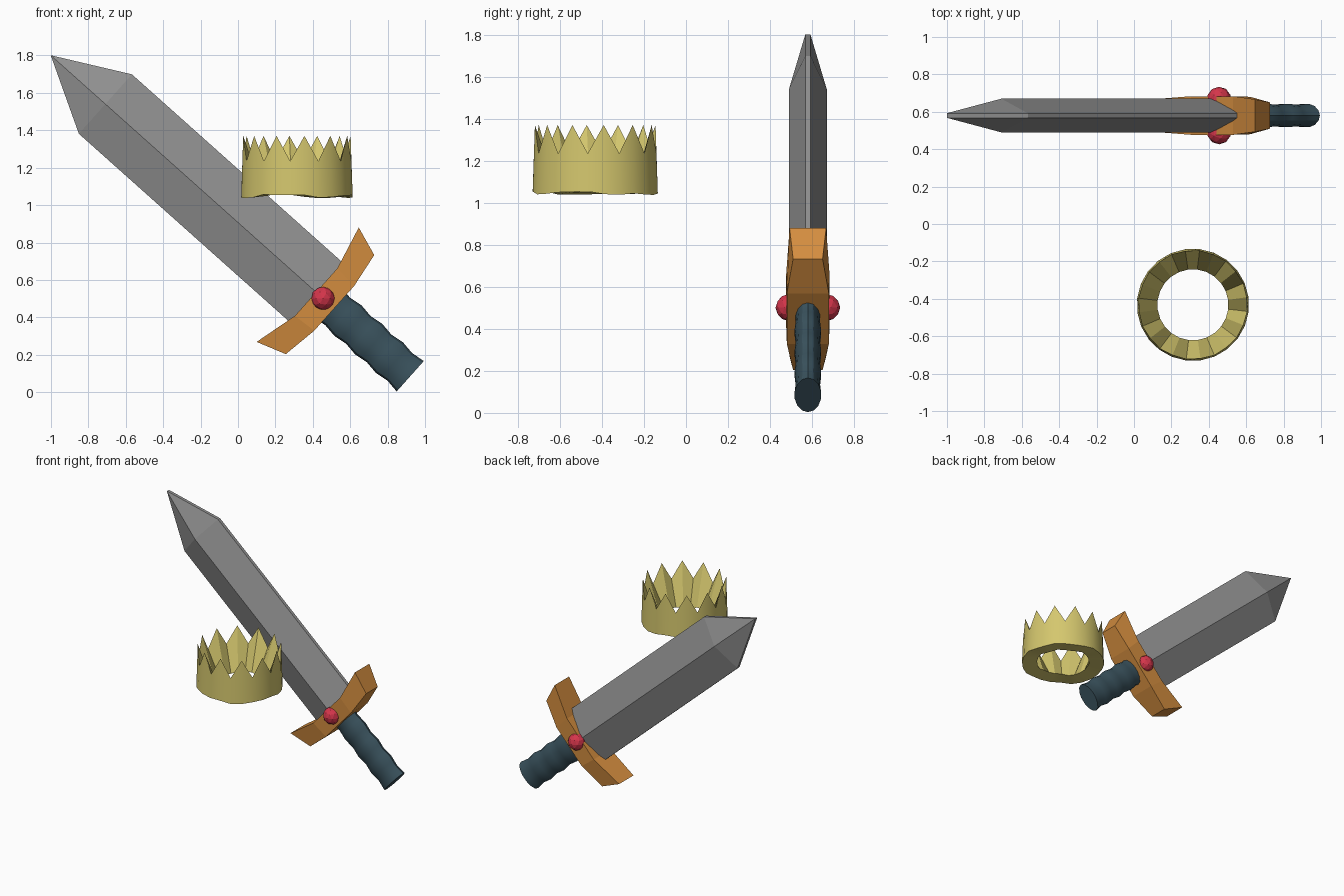
import bpy
import bmesh
import math
import random
from mathutils import Vector

random.seed(4)
old = bpy.data.objects.get("Cube")
if old:
    bpy.data.objects.remove(old, do_unlink=True)


def material(name, rgb):
    mat = bpy.data.materials.new(name)
    mat.use_nodes = True
    color = (*rgb, 1.0)
    mat.diffuse_color = color
    mat.node_tree.nodes["Principled BSDF"].inputs["Base Color"].default_value = color
    return mat


steel = material("steel grey", (0.29, 0.29, 0.29))
bronze = material("orange bronze", (0.66, 0.27, 0.05))
ruby = material("ruby red", (0.66, 0.036, 0.07))
leather = material("dark teal leather", (0.042, 0.085, 0.11))
gold = material("pale gold", (0.66, 0.57, 0.155))

# Sword frame: origin at the tip, one axis toward the pommel, one across the blade
TIP = Vector((-1.0, 0.58, 1.8))
ALONG = Vector((0.746, 0, -0.666))
ACROSS = Vector((0.666, 0, 0.746))


def sword_point(t, y, s):
    return TIP + ACROSS * t + ALONG * s + Vector((0, y, 0))


def finish(name, bm, mat, smooth=False):
    bmesh.ops.remove_doubles(bm, verts=bm.verts, dist=0.0005)
    bmesh.ops.recalc_face_normals(bm, faces=bm.faces)
    mesh = bpy.data.meshes.new(name)
    bm.to_mesh(mesh)
    bm.free()
    obj = bpy.data.objects.new(name, mesh)
    bpy.context.collection.objects.link(obj)
    mesh.materials.append(mat)
    if smooth:
        bpy.ops.object.select_all(action="DESELECT")
        obj.select_set(True)
        bpy.context.view_layer.objects.active = obj
        bpy.ops.object.shade_smooth_by_angle(angle=math.radians(25))
    return obj


def loft(name, rings, mat, smooth=False, closed=False):
    """Skin a row of rings; cap the ends unless the row closes on itself."""
    bm = bmesh.new()
    rows = [[bm.verts.new(p) for p in ring] for ring in rings]
    n = len(rows[0])
    pairs = list(zip(rows, rows[1:]))
    if closed:
        pairs.append((rows[-1], rows[0]))
    else:
        bm.faces.new(rows[0])
        bm.faces.new(rows[-1])
    for a, b in pairs:
        for i in range(n):
            j = (i + 1) % n
            bm.faces.new((a[i], a[j], b[j], b[i]))
    return finish(name, bm, mat, smooth)


# Blade: ridged section with narrow blunt edges, drawn to a chisel tip
def blade_ring(s, half, ridge, edge=0.012):
    section = [(half, -edge), (half, edge), (0, ridge),
               (-half, edge), (-half, -edge), (0, -ridge)]
    return [sword_point(t, y, s) for t, y in section]


loft("blade", [blade_ring(0, 0.001, 0.0125), blade_ring(0.39, 0.213, 0.09),
               blade_ring(1.96, 0.213, 0.09)], steel)

# Guard: bent bar, mirrored about the sword axis
# inner t, inner s, inner depth, outer t, outer s, outer depth
half_guard = [(0.41, 1.84, 0.087, 0.355, 2.0, 0.07),
              (0.17, 1.90, 0.103, 0.16, 2.03, 0.10)]


def guard_ring(side, ti, si, di, to, so, do):
    return [sword_point(side * ti, -di, si), sword_point(side * ti, di, si),
            sword_point(side * to, do, so), sword_point(side * to, -do, so)]


loft("guard", [guard_ring(-1, *g) for g in half_guard]
     + [guard_ring(1, *g) for g in reversed(half_guard)], bronze)

# Grip: oval handle with finger swells
grip_rings = []
STEPS = 16
for k in range(STEPS + 1):
    u = k / STEPS
    swell = 1 + 0.05 * math.cos(u * 4 * math.tau)
    ring = []
    for i in range(14):
        a = i * math.tau / 14
        ring.append(sword_point(0.104 * swell * math.cos(a),
                                0.061 * swell * math.sin(a), 1.98 + 0.595 * u))
    grip_rings.append(ring)
loft("grip", grip_rings, leather, smooth=True)

# Gems: one faceted stone on each face of the guard
for name, side in (("front_gem", -1), ("back_gem", 1)):
    bm = bmesh.new()
    bmesh.ops.create_icosphere(bm, subdivisions=2, radius=0.064)
    bmesh.ops.translate(bm, verts=bm.verts, vec=sword_point(0, side * 0.09, 1.95))
    finish(name, bm, ruby)

# Crown: wedge-section ring, wide at the base and pointed along the rim
CENTRE = Vector((0.315, -0.432, 0))
SPIKES = 12
crown_rings = []
for k in range(SPIKES * 2):
    a = math.radians(8) + k * math.pi / SPIKES
    out = Vector((math.cos(a), math.sin(a), 0))
    is_tip = k % 2 == 0
    base = 1.05 + random.uniform(-0.014, 0.008)
    rim_r, rim_z = (0.29, 1.37) if is_tip else (0.293, 1.235)
    section = [(0.19, base + 0.01), (0.30, base), (rim_r, rim_z)]
    crown_rings.append([CENTRE + out * r + Vector((0, 0, z)) for r, z in section])
loft("crown", crown_rings, gold, smooth=True, closed=True)
